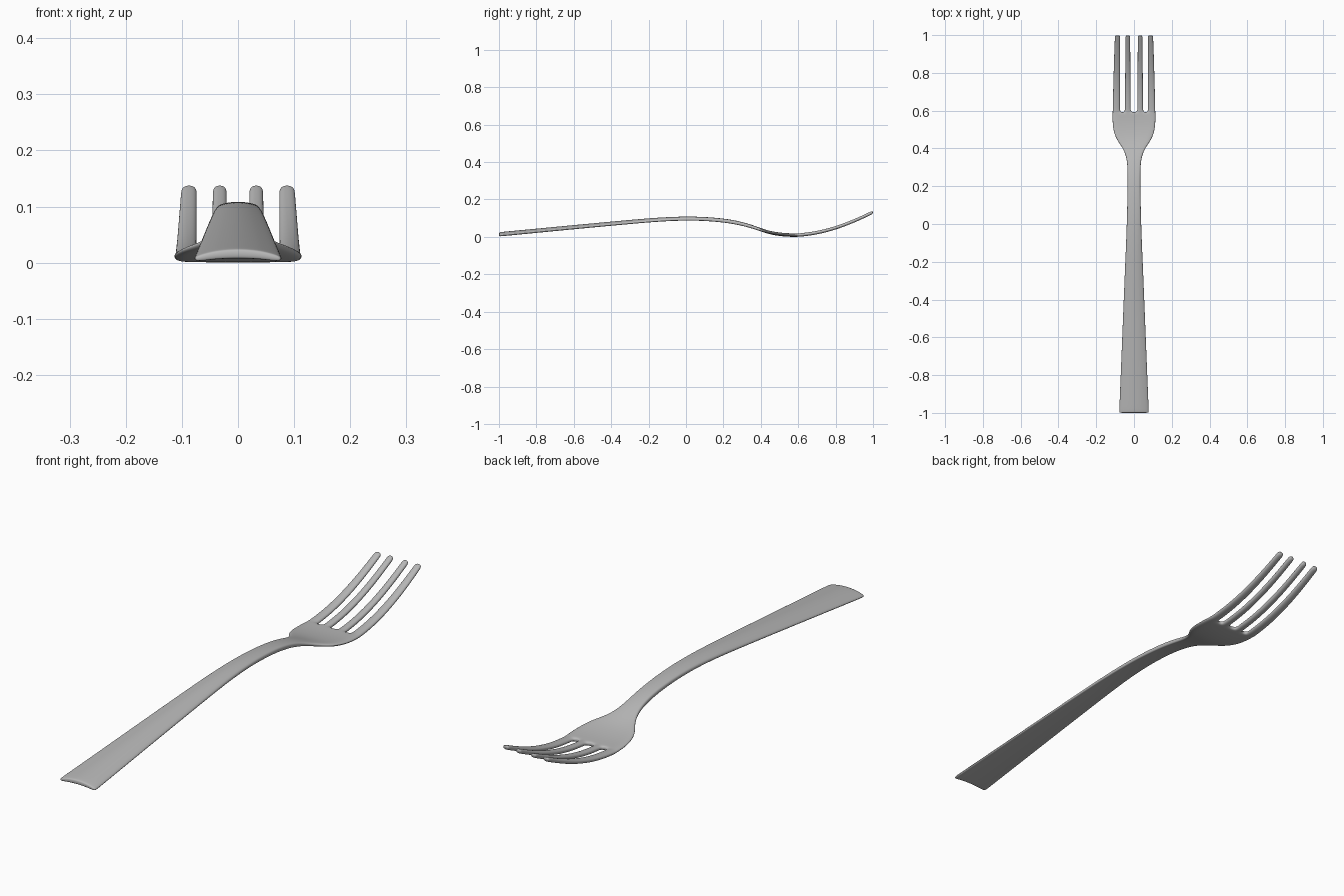
import bpy, bmesh

if "Cube" in bpy.data.objects:
    bpy.data.objects.remove(bpy.data.objects["Cube"])

# Stations along the fork: y, half width, centre height, thickness, crown, edge thinning
ROWS = [
    (-1.00, .0795, .0160, .019, .010, .4), (-.99, .0792, .0168, .019, .010, .4),
    (-.60, .063, .054, .019, .009, .4), (-.25, .049, .0865, .019, .008, .35),
    (-.10, .042, .097, .020, .006, .3), (.05, .037, .1005, .020, .004, .2),
    (.20, .034, .090, .020, .003, .1), (.29, .034, .073, .020, .002, .1),
    (.35, .039, .056, .019, .002, .2), (.40, .058, .038, .018, .001, .3),
    (.44, .089, .025, .018, -.002, .3), (.48, .107, .0165, .018, -.003, .25),
    (.53, .115, .0105, .018, -.003, .2), (.575, .115, .009, .018, -.002, .1),
    (.592, .1145, .009, .018, -.001, .05), (.615, .1135, .0105, .020, 0, 0),
    (.70, .112, .021, .020, 0, 0), (.80, .109, .047, .020, 0, 0),
    (.90, .106, .085, .020, 0, 0), (.985, .1025, .125, .020, 0, 0),
    (1.00, .102, .132, .020, 0, 0),
]
# Tine edges on one half, at the tine roots and at the tips
ROOT = [.1145, .0725, .0495, .0165]
TIP = [.102, .0725, .0457, .0193]
SLOT_ROW = 14


def columns(i):
    y, hw = ROWS[i][:2]
    if i <= SLOT_ROW:
        half = [x * hw / ROOT[0] for x in ROOT]
    else:
        t = (y - .592) / .408
        half = [a + (b - a) * t for a, b in zip(ROOT, TIP)]
        half[0] = hw
    return [-x for x in half] + half[::-1]


def solid(i, j):
    # Every second column beyond the slot row is a gap between tines
    return 0 <= i < len(ROWS) - 1 and 0 <= j < 7 and (i < SLOT_ROW or j % 2 == 0)


bm = bmesh.new()
top, bot = {}, {}
for i, (y, hw, z, th, crown, thin) in enumerate(ROWS):
    for j, x in enumerate(columns(i)):
        u2 = (x / hw) ** 2
        zc, h = z - crown * u2, th / 2 * (1 - thin * u2)
        top[i, j] = bm.verts.new((x, y, zc + h))
        bot[i, j] = bm.verts.new((x, y, zc - h))

# Upper and lower skins, with walls wherever a neighbouring cell is empty
for i in range(len(ROWS) - 1):
    for j in range(7):
        if not solid(i, j):
            continue
        c = [(i, j), (i, j + 1), (i + 1, j + 1), (i + 1, j)]
        bm.faces.new([top[k] for k in c])
        bm.faces.new([bot[k] for k in reversed(c)])
        near = [(i - 1, j), (i, j + 1), (i + 1, j), (i, j - 1)]
        for k, n in enumerate(near):
            if not solid(*n):
                a, b = c[k], c[(k + 1) % 4]
                bm.faces.new((bot[a], bot[b], top[b], top[a]))

bmesh.ops.recalc_face_normals(bm, faces=bm.faces[:])
for f in bm.faces:
    f.smooth = True
mesh = bpy.data.meshes.new("fork")
bm.to_mesh(mesh)
bm.free()
fork = bpy.data.objects.new("fork", mesh)
bpy.context.collection.objects.link(fork)

# Rounded edges and smooth bends
sub = fork.modifiers.new("smooth", 'SUBSURF')
sub.levels = sub.render_levels = 3

# Dark steel grey
steel = bpy.data.materials.new("steel")
steel.diffuse_color = (.48, .48, .48, 1)
steel.use_nodes = True
steel.node_tree.nodes["Principled BSDF"].inputs["Base Color"].default_value = steel.diffuse_color
mesh.materials.append(steel)
